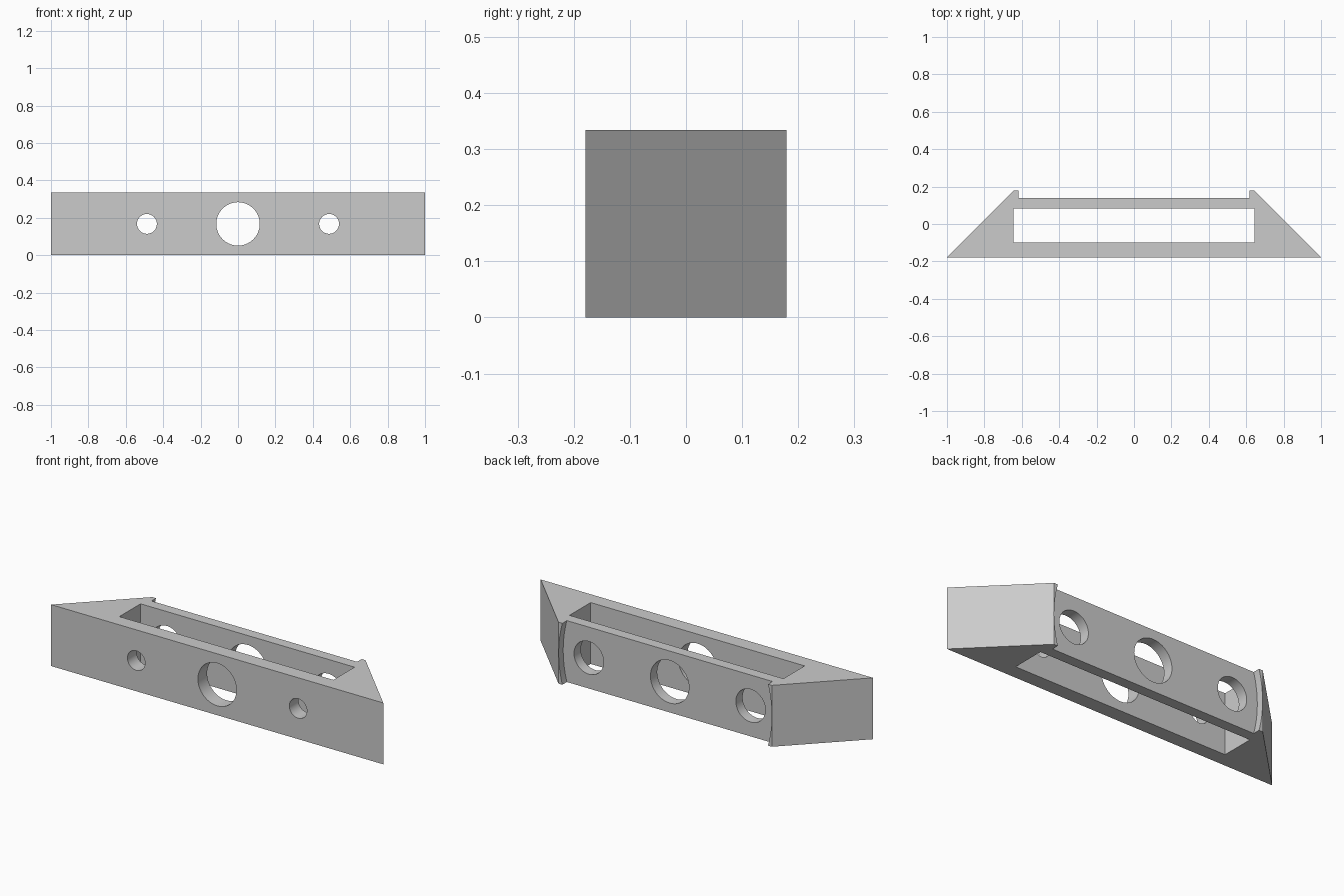
import bpy, bmesh, math

if "Cube" in bpy.data.objects:
    bpy.data.objects.remove(bpy.data.objects["Cube"], do_unlink=True)

HEIGHT = 0.334
MID = HEIGHT / 2

grey = bpy.data.materials.new("plain_grey")
grey.use_nodes = True
grey.diffuse_color = (0.6, 0.6, 0.6, 1)
grey.node_tree.nodes["Principled BSDF"].inputs["Base Color"].default_value = (0.6, 0.6, 0.6, 1)


def prism(name, outline, z0, z1):
    """Extrude an XY outline upward from z0 to z1."""
    bm = bmesh.new()
    base = bm.faces.new([bm.verts.new((x, y, z0)) for x, y in outline])
    top = bmesh.ops.extrude_face_region(bm, geom=[base])["geom"]
    bmesh.ops.translate(bm, vec=(0, 0, z1 - z0),
                        verts=[v for v in top if isinstance(v, bmesh.types.BMVert)])
    bmesh.ops.recalc_face_normals(bm, faces=bm.faces)
    mesh = bpy.data.meshes.new(name)
    bm.to_mesh(mesh)
    bm.free()
    obj = bpy.data.objects.new(name, mesh)
    bpy.context.collection.objects.link(obj)
    mesh.materials.append(grey)
    return obj


def rod(name, x, radius, y0, y1, sides=64):
    """Round cutter running front to back at mid height."""
    bpy.ops.mesh.primitive_cylinder_add(
        vertices=sides, radius=radius, depth=y1 - y0,
        location=(x, (y0 + y1) / 2, MID), rotation=(math.pi / 2, 0, 0))
    obj = bpy.context.object
    obj.name = name
    obj.data.materials.append(grey)
    return obj


# Mitred bar: long front face, ends sloping in to the back
body = prism("mitred_bar", [(-1, -0.179), (1, -0.179), (0.642, 0.179), (-0.642, 0.179)], 0, HEIGHT)

# Open pocket, shallow round recess in the back, and holes
cutters = [
    prism("pocket_cutter", [(-0.644, -0.1), (0.644, -0.1), (0.644, 0.082), (-0.644, 0.082)], -0.1, HEIGHT + 0.1),
    rod("back_recess_cutter", 0, 0.641, 0.14, 0.3, 192),
    rod("centre_hole_cutter", 0, 0.116, -0.3, 0.3),
]
for side, x in (("left", 0.487), ("right", -0.487)):
    cutters.append(rod(side + "_front_hole_cutter", x, 0.053, -0.3, 0))
    cutters.append(rod(side + "_back_hole_cutter", x, 0.089, 0, 0.3))

for cutter in cutters:
    mod = body.modifiers.new(cutter.name, "BOOLEAN")
    mod.operation = "DIFFERENCE"
    mod.solver = "EXACT"
    mod.object = cutter
    cutter.hide_render = True

# Apply the cuts and remove the cutters
bpy.ops.object.select_all(action="DESELECT")
body.select_set(True)
bpy.context.view_layer.objects.active = body
for mod in list(body.modifiers):
    bpy.ops.object.modifier_apply(modifier=mod.name)
for cutter in cutters:
    bpy.data.objects.remove(cutter, do_unlink=True)
bpy.ops.object.shade_smooth_by_angle(angle=math.radians(30))
